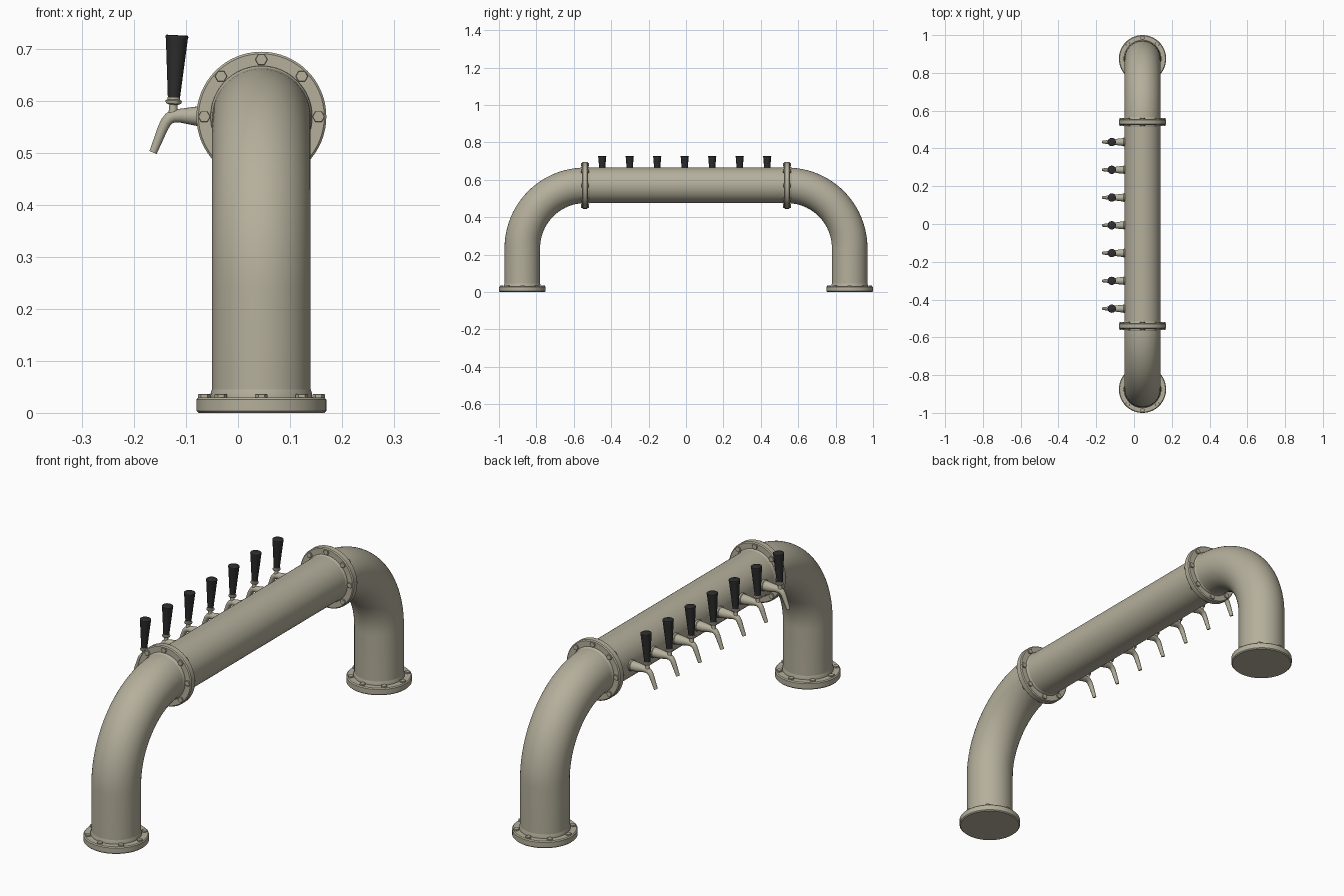
import bpy, bmesh, math
from mathutils import Vector

if "Cube" in bpy.data.objects:
    bpy.data.objects.remove(bpy.data.objects["Cube"])

def material(name, rgb):
    m = bpy.data.materials.new(name)
    m.diffuse_color = (*rgb, 1)
    m.use_nodes = True
    m.node_tree.nodes["Principled BSDF"].inputs["Base Color"].default_value = m.diffuse_color
    return m

METAL = material("warm_grey_metal", (0.46, 0.43, 0.33))
BLACK = material("black_plastic", (0.028, 0.028, 0.03))
CX, PIPE_Z, LEG_Y, R = 0.045, 0.57, 0.875, 0.095
JOINT_Y = 0.54

def sweep(name, path, radii, mat, sides=32, phase=0.0, angle=35):
    """Closed round tube through planar path points with a radius at each."""
    pts = [Vector(p) for p in path]
    bm = bmesh.new()
    rings = []
    # constant normal of the plane that holds the path
    normal = Vector((1, 0, 0)) if all(abs(p.x - pts[0].x) < 1e-6 for p in pts) else Vector((0, 1, 0))
    for i, p in enumerate(pts):
        a, b = pts[max(i - 1, 0)], pts[min(i + 1, len(pts) - 1)]
        t = (b - a)
        if t.length < 1e-9:
            t = pts[-1] - pts[0]
        t.normalize()
        side = t.cross(normal).normalized()
        rings.append([bm.verts.new(p + radii[i] * (math.cos(k) * normal + math.sin(k) * side))
                      for k in (phase + 2 * math.pi * j / sides for j in range(sides))])
    for r0, r1 in zip(rings, rings[1:]):
        for j in range(sides):
            n = (j + 1) % sides
            bm.faces.new((r0[j], r0[n], r1[n], r1[j]))
    bm.faces.new(rings[0])
    bm.faces.new(rings[-1])
    bmesh.ops.recalc_face_normals(bm, faces=bm.faces)
    me = bpy.data.meshes.new(name)
    bm.to_mesh(me)
    bm.free()
    me.materials.append(mat)
    ob = bpy.data.objects.new(name, me)
    bpy.context.collection.objects.link(ob)
    bpy.ops.object.select_all(action='DESELECT')
    ob.select_set(True)
    bpy.context.view_layer.objects.active = ob
    bpy.ops.object.shade_smooth_by_angle(angle=math.radians(angle))
    return ob

def lathe(name, start, axis, profile, mat, **kw):
    """Straight turned part; profile is (distance along axis, radius)."""
    s, a = Vector(start), Vector(axis).normalized()
    return sweep(name, [s + a * d for d, _ in profile], [r for _, r in profile], mat, **kw)

def flange(name, start, axis, u, v, both):
    """Bevelled disc with a ring of eight hex bolts."""
    s, a, u, v = Vector(start), Vector(axis), Vector(u), Vector(v)
    lathe(name, s, a, [(0, 0.121), (0.004, 0.125), (0.026, 0.125), (0.03, 0.121)], METAL, sides=64, angle=30)
    for k in range(8):
        ang = k * math.pi / 4
        c = s + 0.11 * (math.cos(ang) * u + math.sin(ang) * v)
        lo = -0.006 if both else 0.02
        lathe(name + "_bolt", c, a, [(lo, 0.011), (lo + 0.001, 0.012), (0.035, 0.012), (0.036, 0.011)],
              METAL, sides=6, angle=20)

X, Y, Z = (1, 0, 0), (0, 1, 0), (0, 0, 1)

# main horizontal pipe
sweep("main_pipe", [(CX, -JOINT_Y, PIPE_Z), (CX, JOINT_Y, PIPE_Z)], [R, R], METAL, sides=64)

bend = LEG_Y - JOINT_Y
for s, side in ((-1, "near"), (1, "far")):
    # leg and quarter bend
    path = [(CX, s * LEG_Y, 0.01)]
    for i in range(25):
        a = math.pi / 2 * i / 24
        path.append((CX, s * (JOINT_Y + bend * math.cos(a)), PIPE_Z - bend + bend * math.sin(a)))
    sweep(side + "_leg_pipe", path, [R] * len(path), METAL, sides=64)
    # flanges, bolts and weld beads
    flange(side + "_base_flange", (CX, s * LEG_Y, 0), Z, X, Y, False)
    flange(side + "_joint_flange", (CX, s * JOINT_Y - 0.015, PIPE_Z), Y, X, Z, True)
    lathe(side + "_base_weld", (CX, s * LEG_Y, 0.028), Z,
          [(0, 0.098), (0.01, 0.0975), (0.02, R - 0.001)], METAL, sides=64)
    for d in (-1, 1):
        lathe(side + "_joint_weld", (CX, s * JOINT_Y + d * 0.014, PIPE_Z), (0, d, 0),
              [(0, 0.098), (0.006, 0.0975), (0.012, R - 0.001)], METAL, sides=64)

# row of seven taps
for k in range(-3, 4):
    y = -0.007 + 0.147 * k
    # tapered shank flowing into the curved spout
    lathe("tap_collar", (-0.044, y, 0.571), (-1, 0, 0),
          [(0, 0.023), (0.01, 0.023), (0.013, 0.02)], METAL, sides=24)
    spout = [(-0.04, 0.571, 0.022), (-0.08, 0.571, 0.0185), (-0.11, 0.572, 0.0135),
             (-0.123, 0.571, 0.0122), (-0.132, 0.567, 0.0115), (-0.139, 0.559, 0.0105),
             (-0.145, 0.547, 0.0098), (-0.155, 0.522, 0.0085), (-0.1635, 0.501, 0.0075)]
    sweep("tap_spout", [(p[0], y, p[1]) for p in spout], [p[2] for p in spout], METAL, sides=20, angle=40)
    # neck, collar and handle, leaning slightly
    lean = (0.05, 0, 1)
    lathe("tap_neck", (-0.125, y, 0.575), lean,
          [(0, 0.009), (0.018, 0.008), (0.020, 0.014), (0.023, 0.0155), (0.026, 0.0155),
           (0.028, 0.012), (0.032, 0.012)], METAL, sides=20)
    lathe("tap_handle", (-0.1235, y, 0.604), lean,
          [(0, 0.0115), (0.115, 0.021), (0.119, 0.022), (0.122, 0.0215), (0.123, 0.020)],
          BLACK, sides=24)
